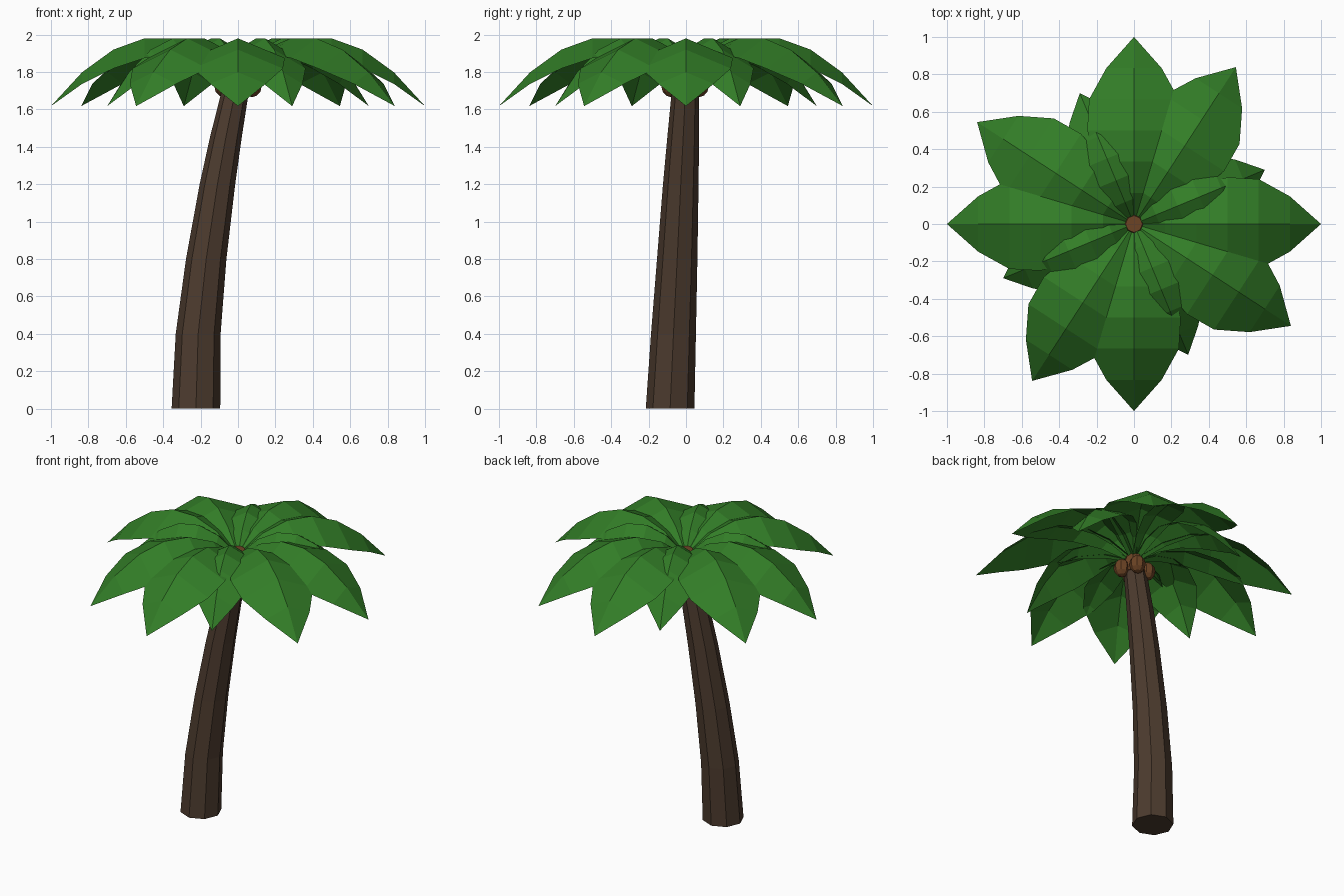
import bpy, bmesh, math
from mathutils import Vector, Matrix

if "Cube" in bpy.data.objects:
    bpy.data.objects.remove(bpy.data.objects["Cube"])


def material(name, rgb):
    m = bpy.data.materials.new(name)
    m.diffuse_color = (*rgb, 1)
    m.use_nodes = True
    m.node_tree.nodes["Principled BSDF"].inputs["Base Color"].default_value = m.diffuse_color
    return m


BARK = material("dark bark", (0.072, 0.043, 0.027))
LEAF = material("palm green", (0.032, 0.205, 0.02))
NUT = material("coconut brown", (0.15, 0.057, 0.018))


def make(name, bm, mat):
    bmesh.ops.recalc_face_normals(bm, faces=bm.faces) if mat is not LEAF else None
    me = bpy.data.meshes.new(name)
    bm.to_mesh(me)
    bm.free()
    me.materials.append(mat)
    ob = bpy.data.objects.new(name, me)
    bpy.context.collection.objects.link(ob)
    return ob


def tube(name, rings, sides, mat):
    """Capped tube through rings of (x, y, z, radius)."""
    bm = bmesh.new()
    loops = [[bm.verts.new((x + r * math.cos(2 * math.pi * i / sides),
                            y + r * math.sin(2 * math.pi * i / sides), z))
              for i in range(sides)] for x, y, z, r in rings]
    for a, b in zip(loops, loops[1:]):
        for i in range(sides):
            j = (i + 1) % sides
            bm.faces.new((a[i], a[j], b[j], b[i]))
    bm.faces.new(loops[0][::-1])
    bm.faces.new(loops[-1])
    return make(name, bm, mat)


# Leaning, curved, tapering trunk
tube("trunk", [(-0.225, -0.085, 0, 0.13), (-0.213, -0.067, 0.4, 0.12),
               (-0.17, -0.047, 0.8, 0.108), (-0.11, -0.028, 1.2, 0.095),
               (-0.065, -0.015, 1.45, 0.085), (-0.01, -0.002, 1.72, 0.072)], 8, BARK)

# Brown crown hub that carries the leaves
tube("crown_hub", [(-0.01, 0, 1.70, 0.075), (0, 0, 1.77, 0.07), (0, 0, 1.84, 0.045)], 8, NUT)

# Coconuts
for k, (x, y) in enumerate([(0.075, -0.03), (0.03, 0.07), (-0.075, 0.04), (-0.045, -0.08)]):
    bm = bmesh.new()
    bmesh.ops.create_uvsphere(bm, u_segments=8, v_segments=6, radius=0.052,
                              matrix=Matrix.Translation((x, y, 1.725)) @ Matrix.Diagonal((1, 1, 1.15, 1)))
    make(f"coconut_{k + 1}", bm, NUT)

# Arched leaves: folded along the midrib, edges hanging lower
HALF_WIDTHS = [0.02, 0.12, 0.2, 0.25, 0.24, 0.148, 0.0]
FOLD = 0.42


def leaf(name, angle, scale):
    bm = bmesh.new()
    rot = Matrix.Rotation(math.radians(angle), 3, 'Z')
    rows = []
    for i, w in enumerate(HALF_WIDTHS):
        r = i / 6
        z = 1.987 - 1.088 * (r - 0.417) ** 2
        pts = [(s * w, z - FOLD * w * abs(s)) for s in ((-1, 0, 1) if w else (0,))]
        rows.append([bm.verts.new(rot @ Vector((r * scale, y * scale, h))) for y, h in pts])
    for a, b in zip(rows, rows[1:]):
        for s in (0, 1):
            if len(b) == 3:
                bm.faces.new((a[s], b[s], b[s + 1], a[s + 1]))
            else:
                bm.faces.new((a[s], b[0], a[s + 1]))
    make(name, bm, LEAF)


for q in range(4):
    leaf(f"long_leaf_{q + 1}", 90 * q, 1.0)
    leaf(f"diagonal_leaf_{q + 1}", 90 * q + 57, 1.0)
    leaf(f"short_leaf_{q + 1}", 90 * q + 22.5, 0.757)
